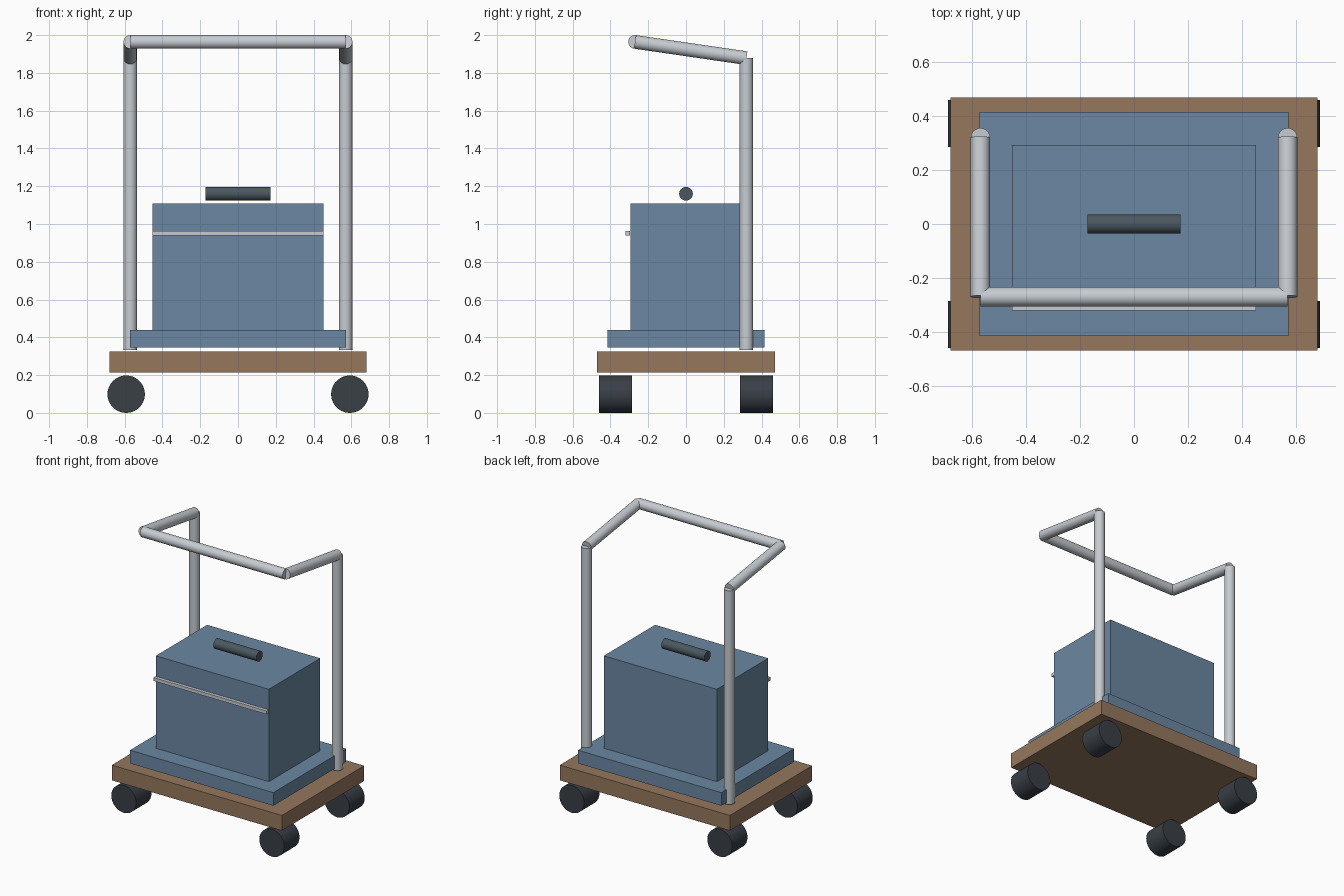
import bpy
from math import radians
from mathutils import Vector

cube = bpy.data.objects.get("Cube")
if cube:
    bpy.data.objects.remove(cube, do_unlink=True)


def material(name, rgb):
    m = bpy.data.materials.new(name)
    m.use_nodes = True
    color = (*rgb, 1)
    m.diffuse_color = color
    m.node_tree.nodes["Principled BSDF"].inputs["Base Color"].default_value = color
    return m


wood = material("brown_wood", (0.30, 0.185, 0.108))
blue = material("slate_blue", (0.145, 0.245, 0.36))
steel = material("pale_steel", (0.57, 0.605, 0.64))
rubber = material("dark_rubber", (0.041, 0.05, 0.061))
grip = material("grey_grip", (0.07, 0.095, 0.115))


def box(name, mat, low, high):
    low, high = Vector(low), Vector(high)
    bpy.ops.mesh.primitive_cube_add(size=1, location=(low + high) / 2)
    ob = bpy.context.object
    ob.name = name
    ob.scale = high - low
    bpy.ops.object.transform_apply(location=False, rotation=False, scale=True)
    ob.data.materials.append(mat)
    return ob


def rod(name, mat, start, end, radius):
    start, end = Vector(start), Vector(end)
    axis = end - start
    bpy.ops.mesh.primitive_cylinder_add(vertices=40, radius=radius,
                                        depth=axis.length,
                                        location=(start + end) / 2)
    ob = bpy.context.object
    ob.name = name
    ob.rotation_euler = axis.to_track_quat("Z", "Y").to_euler()
    ob.data.materials.append(mat)
    bpy.ops.object.shade_smooth_by_angle(angle=radians(30))
    return ob


# Platform and the case standing on it
box("deck", wood, (-0.68, -0.47, 0.215), (0.68, 0.47, 0.325))
box("case_base", blue, (-0.573, -0.415, 0.345), (0.573, 0.415, 0.44))
box("case_body", blue, (-0.452, -0.293, 0.44), (0.452, 0.293, 1.108))
box("front_trim", steel, (-0.452, -0.321, 0.938), (0.452, -0.297, 0.962))
rod("case_handle", grip, (-0.172, 0, 1.16), (0.172, 0, 1.16), 0.036)

# Wheels and push frame, one set per side
TUBE = 0.036
for side, s in (("left", 1), ("right", -1)):
    for end, y in (("front", -1), ("back", 1)):
        rod(f"{end}_{side}_wheel", rubber,
            (s * 0.592, y * 0.285, 0.099), (s * 0.592, y * 0.46, 0.099), 0.099)
    x = s * 0.57
    rod(f"{side}_post", steel, (x, 0.32, 0.333), (x, 0.32, 1.878), TUBE)
    rod(f"{side}_arm", steel, (x, 0.32, 1.878), (x, -0.27, 1.964), TUBE)
rod("push_bar", steel, (-0.57, -0.27, 1.964), (0.57, -0.27, 1.964), TUBE)
